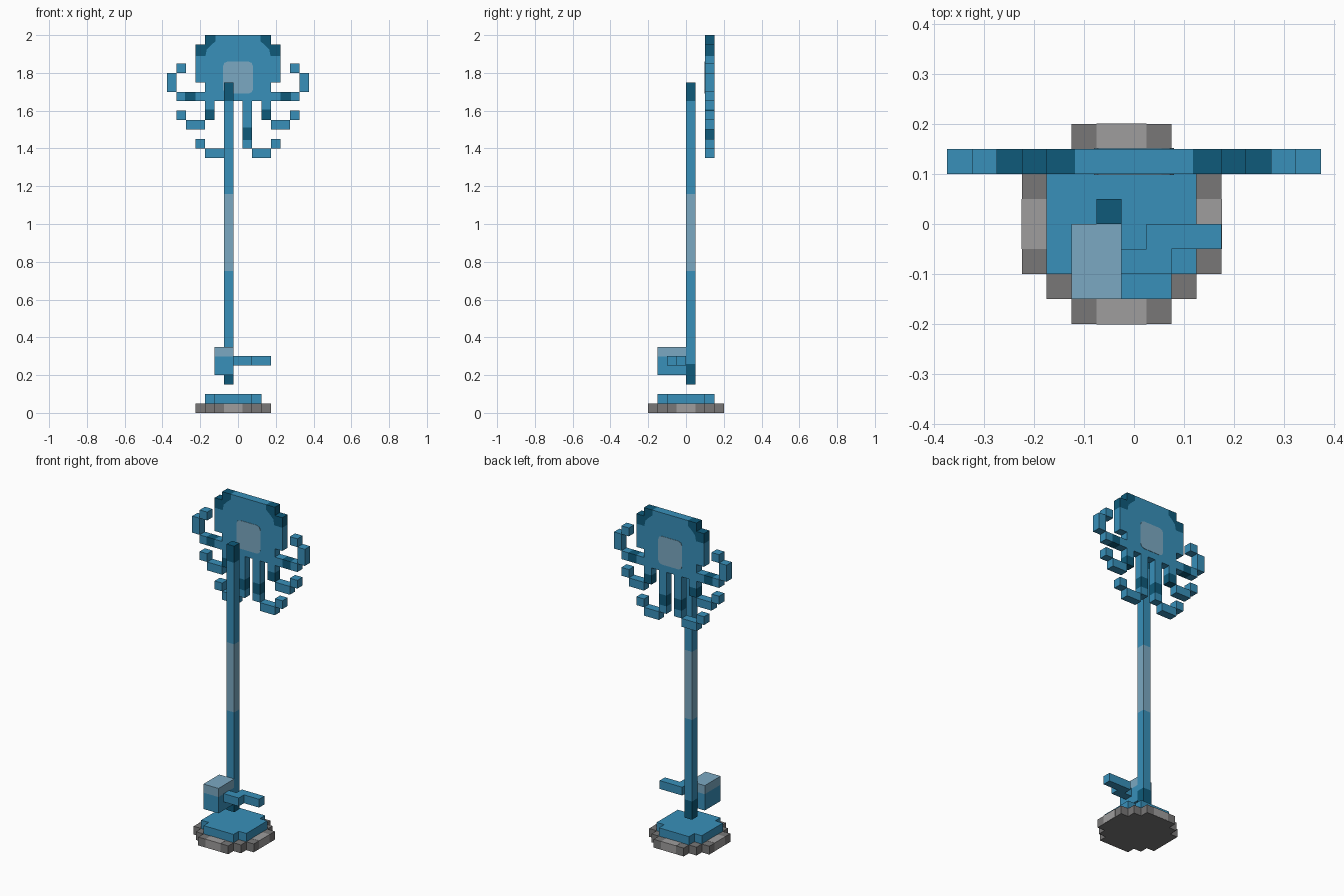
import bpy, bmesh

if "Cube" in bpy.data.objects:
    bpy.data.objects.remove(bpy.data.objects["Cube"])


def srgb(h):
    out = []
    for i in (0, 2, 4):
        c = int(h[i:i + 2], 16) / 255
        out.append(c / 12.92 if c <= 0.04045 else ((c + 0.055) / 1.055) ** 2.4)
    return (*out, 1)


def material(name, h):
    m = bpy.data.materials.new(name)
    m.diffuse_color = srgb(h)
    m.use_nodes = True
    m.node_tree.nodes["Principled BSDF"].inputs["Base Color"].default_value = m.diffuse_color
    return m


BLUE = material("blue", "3890BA")
DARK = material("dark blue", "0E5A7A")
PALE = material("pale blue", "7BA9C2")
GREY = material("grey", "787777")
LIGHT = material("light grey", "9F9D9D")


def prism(name, pts, lo, hi, mat, axis="y"):
    """Extrude a flat outline along y (points are x, z) or z (points are x, y)."""
    bm = bmesh.new()
    co = (lambda a, b, d: (a, d, b)) if axis == "y" else (lambda a, b, d: (a, b, d))
    ends = [[bm.verts.new(co(a, b, d)) for a, b in pts] for d in (lo, hi)]
    bm.faces.new(ends[0])
    bm.faces.new(ends[1])
    n = len(pts)
    for i in range(n):
        j = (i + 1) % n
        bm.faces.new((ends[0][i], ends[0][j], ends[1][j], ends[1][i]))
    bmesh.ops.recalc_face_normals(bm, faces=bm.faces[:])
    me = bpy.data.meshes.new(name)
    bm.to_mesh(me)
    bm.free()
    me.materials.append(mat)
    ob = bpy.data.objects.new(name, me)
    bpy.context.collection.objects.link(ob)
    return ob


def rect(x0, x1, y0, y1):
    return [(x0, y0), (x1, y0), (x1, y1), (x0, y1)]


def box(name, x, y, z, mat):
    return prism(name, rect(*x, *z), *y, mat)


def mirrored(pts, s):
    return [(s * a, b) for a, b in pts]


# Base: stepped round plate with a blue top
def stepped(w, h, steps):
    """Stair-cornered outline centred on x = -0.025."""
    quarter = []
    for i in range(steps + 1):
        a, b = w - 0.05 * i, h - 0.05 * (steps - i)
        quarter.append((a, b))
        if i < steps:
            quarter.append((a - 0.05, b))
    right = [(a, -b) for a, b in reversed(quarter)] + quarter
    full = right + [(-a, b) for a, b in reversed(right)]
    return [(a - 0.025, b) for a, b in full]


base = prism("base_rim", stepped(0.2, 0.2, 2), 0, 0.05, GREY, "z")
prism("base_top", stepped(0.15, 0.15, 1), 0.05, 0.1, BLUE, "z")

# Light stones in the middle of each rim side
E = 0.001
for s in (-1, 1):
    c = -0.025
    ys, xs = sorted((s * 0.15, s * (0.2 + E))), sorted((c + s * 0.15, c + s * (0.2 + E)))
    box("rim_stone_y", (c - 0.05, c + 0.05), ys, (E, 0.05 + E), LIGHT)
    box("rim_stone_x", xs, (-0.05, 0.05), (E, 0.05 + E), LIGHT)

# Pole with coloured bands
for name, z0, z1, mat in (("pole_foot", 0.15, 0.26, DARK), ("pole_lower", 0.26, 0.75, BLUE),
                          ("pole_grip", 0.75, 1.16, PALE), ("pole_upper", 1.16, 1.65, BLUE),
                          ("pole_tip", 1.65, 1.75, DARK)):
    box(name, (-0.075, -0.025), (0, 0.05), (z0, z1), mat)

# Block and bent peg near the foot of the pole
box("block_lower", (-0.125, -0.025), (-0.15, 0), (0.2, 0.298), BLUE)
box("block_cap", (-0.125, -0.025), (-0.15, 0), (0.298, 0.35), PALE)
prism("bent_peg", [(-0.025, -0.1), (0.075, -0.1), (0.075, -0.05), (0.175, -0.05),
                   (0.175, 0), (0.025, 0), (0.025, -0.05), (-0.025, -0.05)],
      0.25, 0.3, BLUE, "z")

# Flat head with dark corners
Y0, Y1 = 0.1, 0.15
seam = [(0.118, 2), (0.118, 1.968), (0.14, 1.95), (0.165, 1.925), (0.172, 1.89), (0.225, 1.89)]
half = seam + [(0.225, 1.75), (0.175, 1.75), (0.175, 1.65)]
prism("head", half + mirrored(half[::-1], -1), Y0, Y1, BLUE)
corner = seam + [(0.225, 1.95), (0.175, 1.95), (0.175, 2)]

# Rounded pale patch on both faces of the head
q = [(0.08, 1.715), (0.08, 1.835), (0.072, 1.853), (0.055, 1.86)]
q = [(0.055, 1.69), (0.072, 1.697)] + q
for name, a, b in (("front_patch", Y0 - 0.002, Y0), ("back_patch", Y1, Y1 + 0.002)):
    prism(name, q + mirrored(q[::-1], -1), a, b, PALE)

# Curled tentacles, as x range, z range and colour for one side
tentacles = {
    "upper_tentacle": [((0.175, 0.225), (1.65, 1.7), BLUE), ((0.225, 0.28), (1.65, 1.7), DARK),
                       ((0.28, 0.325), (1.65, 1.7), BLUE), ((0.325, 0.375), (1.7, 1.8), BLUE),
                       ((0.275, 0.325), (1.8, 1.85), BLUE)],
    "middle_tentacle": [((0.125, 0.175), (1.605, 1.65), BLUE), ((0.125, 0.175), (1.55, 1.605), DARK),
                        ((0.175, 0.275), (1.5, 1.55), BLUE), ((0.275, 0.325), (1.55, 1.6), BLUE)],
    "lower_tentacle": [((0.025, 0.075), (1.51, 1.65), BLUE), ((0.025, 0.075), (1.445, 1.51), DARK),
                       ((0.025, 0.075), (1.4, 1.445), BLUE), ((0.075, 0.175), (1.35, 1.4), BLUE),
                       ((0.175, 0.225), (1.4, 1.45), BLUE)],
}
for s, side in ((-1, "left"), (1, "right")):
    prism(f"{side}_head_corner", mirrored(corner, s), Y0, Y1, DARK)
    for name, parts in tentacles.items():
        for x, z, mat in parts:
            box(f"{side}_{name}", sorted((s * x[0], s * x[1])), (Y0, Y1), z, mat)
